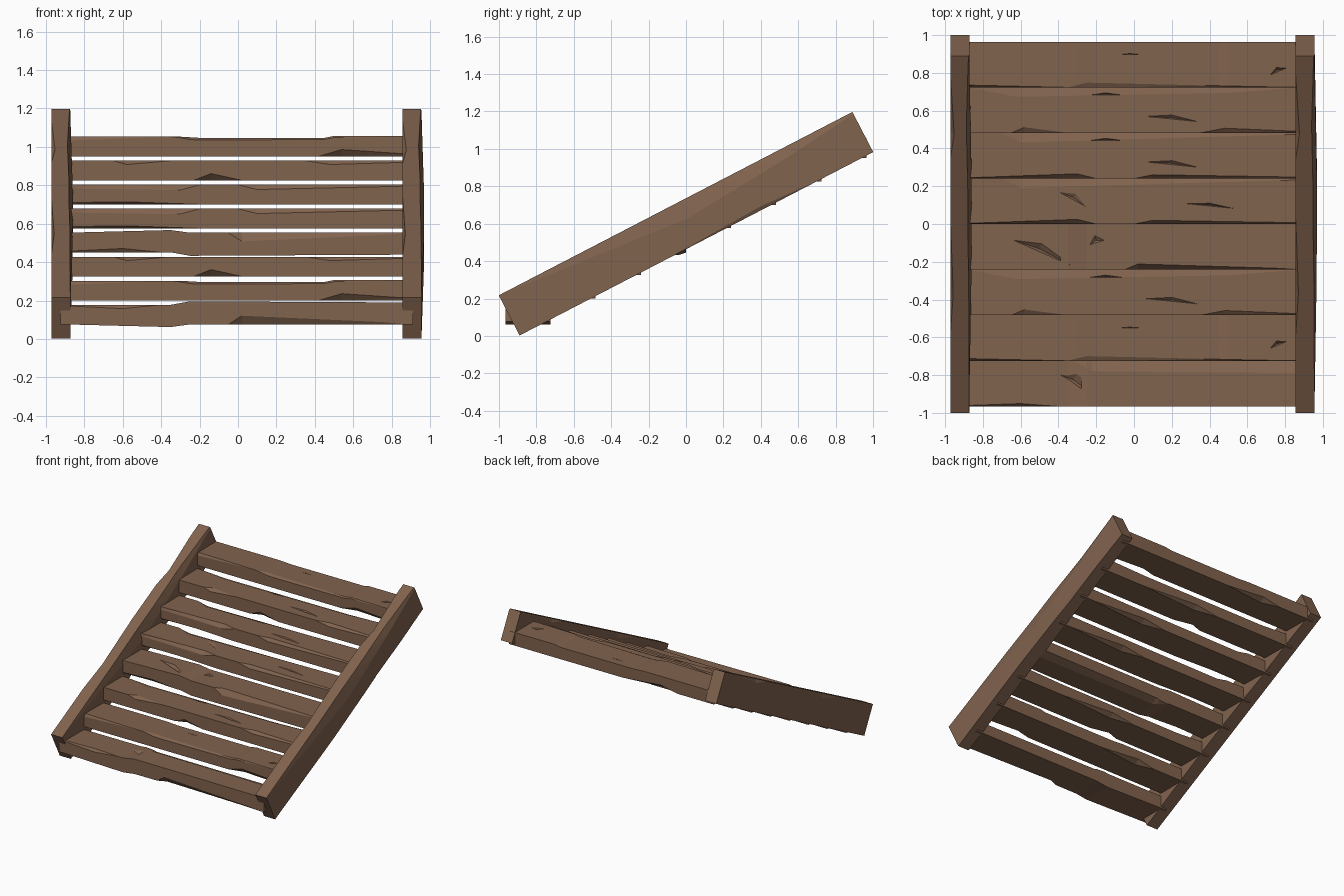
import bpy, bmesh, math
from mathutils import Matrix, Vector

if "Cube" in bpy.data.objects:
    bpy.data.objects.remove(bpy.data.objects["Cube"])

wood = bpy.data.materials.new("weathered brown wood")
wood.diffuse_color = (0.22, 0.125, 0.077, 1)
wood.use_nodes = True
wood.node_tree.nodes["Principled BSDF"].inputs["Base Color"].default_value = wood.diffuse_color


def lerp(keys, x, n):
    """Value of a breakpoint list (x, v1, ..vn) at x."""
    if not keys:
        return (0.0,) * n
    if x <= keys[0][0]:
        return keys[0][1:]
    for a, b in zip(keys, keys[1:]):
        if x <= b[0]:
            t = (x - a[0]) / (b[0] - a[0])
            return tuple(p + (q - p) * t for p, q in zip(a[1:], b[1:]))
    return keys[-1][1:]


def beam(name, x0, x1, hy, hz, wear, matrix, gouges=()):
    """Rough-hewn beam along local x. wear: chips on edges ft fb bt bb as
    (x, dy, dz), bulges of faces f k t b (front, back, top, bottom) as (x, d)."""
    xs = {x0, x1}
    for keys in wear.values():
        xs |= {k[0] for k in keys if x0 < k[0] < x1}
    bm = bmesh.new()
    rings = []
    for x in sorted(xs):
        f, k, t, b = [h + lerp(wear.get(n), x, 1)[0]
                      for n, h in (("f", hy), ("k", hy), ("t", hz), ("b", hz))]
        ft, fb, bt, bb = [lerp(wear.get(n), x, 2) for n in ("ft", "fb", "bt", "bb")]
        pts = [(-f, -b + fb[1]), (-f + fb[0], -b), (k - bb[0], -b), (k, -b + bb[1]),
               (k, t - bt[1]), (k - bt[0], t), (-f + ft[0], t), (-f, t - ft[1])]
        rings.append([bm.verts.new((x, y, z)) for y, z in pts])
    for r, s in zip(rings, rings[1:]):
        for i in range(8):
            j = (i + 1) % 8
            bm.faces.new((r[i], r[j], s[j], s[i]))
    bm.faces.new(rings[0][::-1])
    bm.faces.new(rings[-1])
    bmesh.ops.remove_doubles(bm, verts=bm.verts, dist=1e-5)
    bmesh.ops.triangulate(bm, faces=bm.faces)
    bmesh.ops.recalc_face_normals(bm, faces=bm.faces)
    ob = finish(bm, name, matrix)
    if gouges:
        cb = bmesh.new()
        for x, y, length, width, turn in gouges:
            m = (Matrix.Translation((x, y, hz)) @ Matrix.Rotation(turn, 4, 'Z')
                 @ Matrix.Diagonal((length * 2, width * 2, 0.013, 1)))
            bmesh.ops.create_cone(cb, cap_ends=True, segments=3, radius1=0,
                                  radius2=1, depth=2, matrix=m)
        bmesh.ops.recalc_face_normals(cb, faces=cb.faces)
        cutter = finish(cb, name + "_gouge_cutter", matrix)
        cutter.hide_render = True
        cutter.display_type = 'WIRE'
        mod = ob.modifiers.new("gouges", 'BOOLEAN')
        mod.operation = 'DIFFERENCE'
        mod.solver = 'EXACT'
        mod.object = cutter
    return ob


def finish(bm, name, matrix):
    me = bpy.data.meshes.new(name)
    bm.to_mesh(me)
    bm.free()
    me.materials.append(wood)
    ob = bpy.data.objects.new(name, me)
    ob.matrix_world = matrix
    bpy.context.collection.objects.link(ob)
    return ob


# Four wear patterns for the treads
SWOLLEN = {
    "b": [(-0.9, 0), (-0.35, 0.014), (-0.25, 0)],
    "t": [(-0.35, 0), (-0.25, 0.018), (0.9, 0.012)],
    "bt": [(-0.32, 0, 0), (-0.22, 0.055, 0.025), (0.86, 0.065, 0.025)],
    "fb": [(-0.05, 0, 0), (0.02, 0.03, 0.045), (0.75, 0.008, 0.012), (0.88, 0, 0)],
    "ft": [(-0.88, 0.005, 0.006), (-0.6, 0.015, 0.02), (-0.4, 0, 0)]}
STEPPED = {
    "t": [(-0.3, 0), (-0.2, -0.006), (0.45, -0.006), (0.5, 0.004)],
    "fb": [(0.42, 0, 0), (0.54, 0.03, 0.035), (0.88, 0.008, 0.012)],
    "ft": [(-0.88, 0.012, 0.02), (-0.35, 0, 0), (-0.25, 0.025, 0.012), (0.6, 0.005, 0.008), (0.88, 0, 0)],
    "bb": [(-0.6, 0, 0), (-0.45, 0.04, 0.03), (-0.1, 0, 0)]}
SPLIT = {
    "ft": [(-0.88, 0.004, 0.02), (-0.3, 0.025, 0.028), (-0.2, 0, 0), (0.0, 0, 0), (0.1, 0.02, 0.025), (0.85, 0.008, 0.008)],
    "bt": [(-0.7, 0, 0), (-0.6, 0.05, 0.02), (0.86, 0.008, 0.008)],
    "fb": [(-0.88, 0.01, 0.01), (-0.55, 0.03, 0.012), (-0.2, 0, 0)],
    "bb": [(0.1, 0, 0), (0.3, 0.04, 0.03), (0.8, 0, 0)]}
CHIPPED = {
    "fb": [(-0.23, 0, 0), (-0.14, 0.035, 0.035), (0.02, 0, 0)],
    "ft": [(-0.65, 0, 0), (-0.58, 0.03, 0.02), (-0.35, 0, 0), (0.35, 0, 0), (0.48, 0.025, 0.02), (0.88, 0.008, 0.008)],
    "bt": [(-0.88, 0, 0), (-0.62, 0.05, 0.015), (0.5, 0.03, 0.012), (0.88, 0, 0)],
    "bb": [(-0.2, 0, 0), (0.0, 0.035, 0.03), (0.5, 0, 0)]}
G_ENDS = [(-0.02, 0.055, 0.12, 0.006, 0), (0.76, -0.03, 0.04, 0.012, 0.4)]
G_MID = [(0.2, -0.04, 0.16, 0.014, -0.1), (-0.15, 0.085, 0.1, 0.01, 0)]
G_LEFT = [(-0.32, 0.02, 0.09, 0.022, -0.5), (0.4, -0.02, 0.15, 0.01, -0.1)]
G_KNOT = [(-0.5, -0.01, 0.11, 0.016, -0.4), (-0.2, 0.035, 0.045, 0.025, 0.3)]

# Eight treads climbing to the back; some are turned over
treads = [(SWOLLEN, G_LEFT, False), (STEPPED, G_ENDS, False), (CHIPPED, G_MID, False),
          (SWOLLEN, G_KNOT, True), (SPLIT, G_LEFT, False), (SPLIT, G_MID, False),
          (CHIPPED, G_MID, False), (STEPPED, G_ENDS, False)]
STEP_Y, STEP_Z = 0.2413, 0.125
swap = {"t": "b", "b": "t", "ft": "fb", "fb": "ft", "bt": "bb", "bb": "bt"}
for i, (wear, gouges, flip) in enumerate(treads):
    if flip:
        wear = {swap[k]: v for k, v in wear.items()}
    pos = Vector((0, -0.845 + i * STEP_Y, 0.127 + i * STEP_Z))
    beam("tread_%d" % (i + 1), -0.925, 0.91, STEP_Y / 2, 0.051, wear,
         Matrix.Translation(pos), gouges)

# Two sloping side rails, worn along the outer upper edge
RAIL = {
    "f": [(-1.0, 0), (-0.3, 0.011), (0.25, 0.013), (1.0, 0)],
    "ft": [(-1.064, 0, 0), (0.02, 0.02, 0.1), (0.65, 0.022, 0.055), (1.064, 0.004, 0.012)],
    "bt": [(-0.6, 0, 0), (-0.35, 0.015, 0.04), (0.1, 0, 0), (0.45, 0, 0), (0.6, 0.02, 0.03), (0.95, 0, 0)],
    "fb": [(-0.2, 0, 0), (0.4, 0.01, 0.02), (0.75, 0, 0)]}
slope = math.atan2(0.98, 1.89)
for name, x in (("left_rail", -0.922), ("right_rail", 0.906)):
    m = (Matrix.Translation((x, 0, 0.6)) @ Matrix.Rotation(slope, 4, 'X')
         @ Matrix.Rotation(math.pi / 2, 4, 'Z'))
    beam(name, -1.065, 1.065, 0.05, 0.121, RAIL, m,
         )
